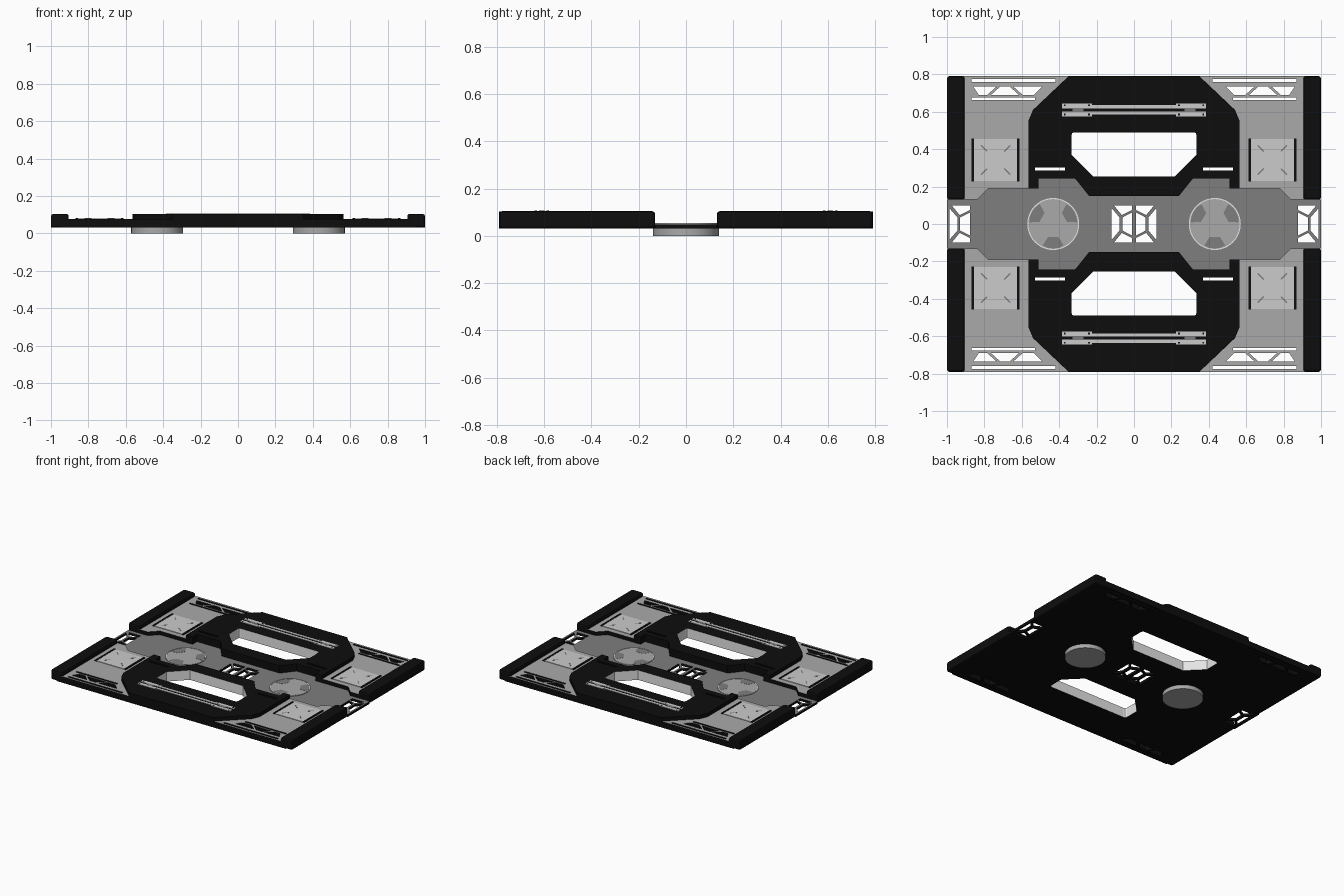
import bpy, bmesh, math
from mathutils import Matrix

if "Cube" in bpy.data.objects:
    bpy.data.objects.remove(bpy.data.objects["Cube"])


def material(name, v):
    m = bpy.data.materials.new(name)
    m.diffuse_color = (v, v, v, 1)
    m.use_nodes = True
    m.node_tree.nodes["Principled BSDF"].inputs["Base Color"].default_value = m.diffuse_color
    return m


BLACK = material("black", 0.004)
DARK = material("dark_grey", 0.21)
MID = material("mid_grey", 0.40)
LIGHT = material("light_grey", 0.60)
WHITE = material("off_white", 0.78)


def finish(name, bm, mats, rule=None):
    bmesh.ops.recalc_face_normals(bm, faces=bm.faces)
    for f in bm.faces:
        f.material_index = rule(f) if rule else 0
    me = bpy.data.meshes.new(name)
    bm.to_mesh(me)
    bm.free()
    for m in mats:
        me.materials.append(m)
    ob = bpy.data.objects.new(name, me)
    bpy.context.collection.objects.link(ob)
    return ob


def plate(name, loops, z0, z1, mats, rule=None, sx=1, sy=1):
    """Extrude an outline (first loop) with holes (other loops)."""
    bm = bmesh.new()
    edges = []
    for loop in loops:
        vs = [bm.verts.new((x * sx, y * sy, z0)) for x, y in loop]
        edges += [bm.edges.new((vs[i - 1], vs[i])) for i in range(len(vs))]
    bmesh.ops.triangle_fill(bm, use_beauty=True, use_dissolve=False, edges=edges, normal=(0, 0, 1))
    ext = bmesh.ops.extrude_face_region(bm, geom=bm.faces[:])
    for v in ext["geom"]:
        if isinstance(v, bmesh.types.BMVert):
            v.co.z = z1
    return finish(name, bm, mats, rule)


def box(name, cx, cy, sx, sy, z0, z1, mat, angle=0):
    bm = bmesh.new()
    bmesh.ops.create_cube(bm, size=1, matrix=Matrix.Translation((cx, cy, (z0 + z1) / 2))
                          @ Matrix.Rotation(angle, 4, 'Z') @ Matrix.Diagonal((sx, sy, z1 - z0, 1)))
    return finish(name, bm, [mat])


def rect(x0, x1, y0, y1):
    return [(x0, y0), (x1, y0), (x1, y1), (x0, y1)]


def mirrored(loops, sx, sy):
    return [[(x * sx, y * sy) for x, y in lp] for lp in loops]


def truss_window(x0, d):
    """Braced opening starting at x0 and running in direction d."""
    a = [(0, .085), (.043, .035), (.043, -.035), (0, -.085)]
    b = [(.058, .035), (.11, .062), (.11, -.062), (.058, -.035)]
    c = [(.012, .1), (.11, .1), (.11, .075), (.055, .047)]
    e = [(x, -y) for x, y in c]
    return [[(x0 + d * x, y) for x, y in lp] for lp in (a, b, c, e)]


def top_rule(f):
    if f.normal.z > 0.5:
        return 0
    c = f.calc_center_median()
    in_window = abs(c.x) < 0.34 and 0.25 < abs(c.y) < 0.495
    return 2 if in_window and abs(f.normal.z) < 0.5 else 1


SIGNS = [(sx, sy) for sx in (-1, 1) for sy in (-1, 1)]

# openings shared by the layers
window = [(-.335, .37), (-.22, .255), (.22, .255), (.335, .37), (.335, .475),
          (.33, .486), (.32, .49), (-.32, .49), (-.33, .486), (-.335, .475)]
corner_holes = [rect(.42, .87, .76, .775), rect(.53, .87, .663, .677),
                [(.86, .735), (.735, .735), (.785, .69), (.83, .69)],
                [(.715, .735), (.665, .735), (.615, .69), (.765, .69)],
                [(.645, .735), (.49, .735), (.535, .69), (.595, .69)]]
slot = rect(.37, .53, .287, .302)

# base plate with the channel floor
base = [(.95, -.79), (.95, -.13), (1, -.13), (1, .13), (.95, .13), (.95, .79)]
base += [(-x, -y) for x, y in base]
loops = [base, window] + mirrored([window], 1, -1)
for sx, sy in SIGNS:
    loops += mirrored(corner_holes + [slot], sx, sy)
for s in (-1, 1):
    loops += truss_window(.987 * s, -s) + truss_window(.12 * s, -s)
plate("base_plate", loops, .03, .048, [DARK, BLACK, WHITE], top_rule)

# corner decks, side rails and pads
deck = [(.92, .79), (.92, .13), (.84, .13), (.78, .19), (.56, .19), (.56, .55), (.535, .61), (.345, .79)]
for sx, sy in SIGNS:
    plate("corner_deck", [deck] + corner_holes, .048, .076, [MID, BLACK, WHITE], top_rule, sx, sy)
    rail = box("side_rail", .9525 * sx, .46 * sy, .095, .66, .03, .104, BLACK)
    bev = rail.modifiers.new("bevel", 'BEVEL')
    bev.width, bev.segments = .012, 2
    px, py = .74 * sx, .342 * sy
    box("mount_pad", px, py, .23, .225, .07, .08, LIGHT)
    for s in (-1, 1):
        box("pad_edge_bar", px + .122 * s, py, .014, .23, .07, .082, BLACK)
        for t in (-1, 1):
            box("pad_mark", px + .062 * s, py + .062 * t, .045, .008, .078, .081, DARK, s * t * math.pi / 4)

# raised frames around the two windows
half = [(.35, .79), (.54, .61), (.565, .55), (.565, .19), (.51, .19), (.51, .243), (.315, .243), (.24, .15)]
frame = half + [(-x, y) for x, y in reversed(half)]
for sy in (-1, 1):
    plate("window_frame", [frame, window, slot] + mirrored([slot], -1, 1),
          .048, .103, [BLACK, BLACK, WHITE], top_rule, 1, sy)
    # paired rails on each frame
    for t in (-1, 1):
        prof = [(-.385, .008), (.385, .008), (.385, .035), (.225, .035), (.225, .025),
                (-.225, .025), (-.225, .035), (-.385, .035)]
        plate("frame_rail", [[(x, .61 * sy + t * y) for x, y in prof]], .1, .106, [LIGHT])
        box("rail_block", .3 * t, .61 * sy, .06, .022, .1, .107, DARK)
        for x in (-.37, -.24, .24, .37):
            box("rail_screw", x, .61 * sy + .025 * t, .01, .01, .105, .107, BLACK)

# round feet showing through the channel floor
for s in (-1, 1):
    cx = .432 * s
    bm = bmesh.new()
    bmesh.ops.create_cone(bm, cap_ends=True, segments=48, radius1=.139, radius2=.139, depth=.052,
                          matrix=Matrix.Translation((cx, 0, .026)))
    foot = finish("round_foot", bm, [MID])
    bpy.context.view_layer.objects.active = foot
    foot.select_set(True)
    bpy.ops.object.shade_smooth_by_angle(angle=math.radians(35))
    foot.select_set(False)

    def circle(r):
        return [(cx + r * math.cos(i * math.pi / 24), r * math.sin(i * math.pi / 24)) for i in range(48)]
    plate("foot_rim", [circle(.139), circle(.133)], .05, .054, [WHITE])
    # three darker recess panels
    for deg in (30, 150, 270):
        pts = [(r * math.cos(math.radians(deg + a)), r * math.sin(math.radians(deg + a)))
               for r, a in ((.128, -26), (.131, -13), (.131, 0), (.131, 13), (.128, 26), (.075, 22), (.075, -22))]
        plate("foot_panel", [[(cx + x, y) for x, y in pts]], .051, .053, [DARK])
